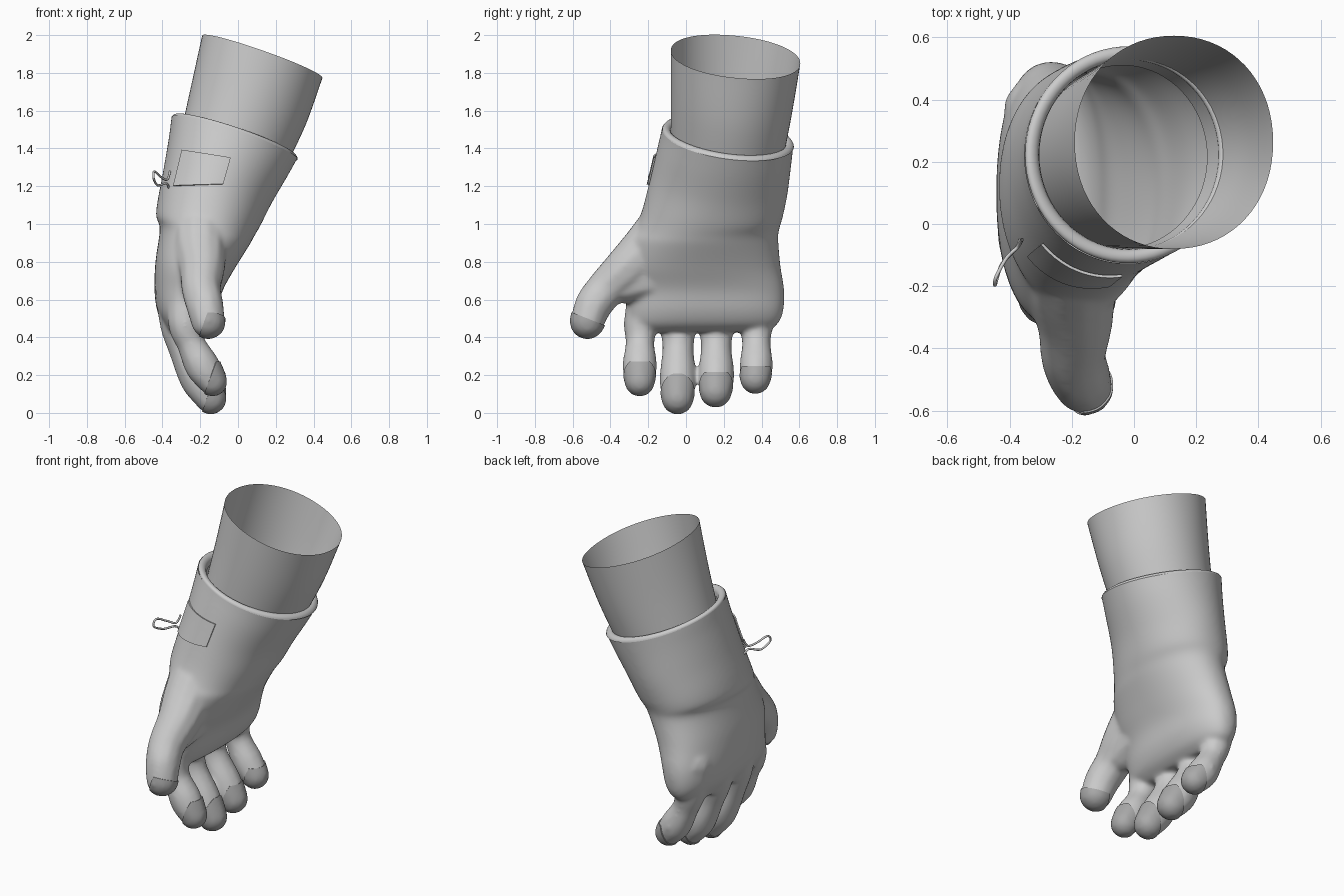
import bpy, bmesh, math
from mathutils import Vector
from mathutils.bvhtree import BVHTree

if "Cube" in bpy.data.objects:
    bpy.data.objects.remove(bpy.data.objects["Cube"])


def spline(rows, n):
    """Catmull-Rom through tuples, n steps per span."""
    out = []
    for i in range(len(rows) - 1):
        a, b = rows[max(i - 1, 0)], rows[i]
        c, d = rows[i + 1], rows[min(i + 2, len(rows) - 1)]
        for k in range(n):
            t = k / n
            out.append(tuple(0.5 * (2*q + (r-p)*t + (2*p-5*q+4*r-s)*t*t + (3*q-p-3*r+s)*t**3)
                             for p, q, r, s in zip(a, b, c, d)))
    return out + [rows[-1]]


def power(v, e):
    return math.copysign(abs(v) ** (2 / e), v)


def loft(bm, rows, n=72, caps=False):
    """Rows: z, x0, x1, y0, y1, tilt in x, tilt in y, squareness."""
    rings = []
    for z, x0, x1, y0, y1, tx, ty, e in rows:
        ring = []
        for i in range(n):
            a = 2 * math.pi * i / n
            dx = (x1 - x0) / 2 * power(math.cos(a), e)
            dy = (y1 - y0) / 2 * power(math.sin(a), e)
            ring.append(bm.verts.new(((x0+x1)/2 + dx, (y0+y1)/2 + dy, z - tx*dx - ty*dy)))
        rings.append(ring)
    for r, s in zip(rings, rings[1:]):
        for i in range(n):
            j = (i + 1) % n
            bm.faces.new((r[i], s[i], s[j], r[j]))
    if caps:
        bm.faces.new(rings[0])
        bm.faces.new(rings[-1][::-1])
    bmesh.ops.recalc_face_normals(bm, faces=bm.faces)


def finish(bm, name):
    me = bpy.data.meshes.new(name)
    bm.to_mesh(me)
    bm.free()
    me.shade_smooth()
    ob = bpy.data.objects.new(name, me)
    bpy.context.collection.objects.link(ob)
    return ob


def bake(ob):
    me = bpy.data.meshes.new_from_object(
        ob.evaluated_get(bpy.context.evaluated_depsgraph_get()))
    ob.modifiers.clear()
    ob.data = me
    me.shade_smooth()


def thicken(ob, thickness):
    m = ob.modifiers.new("thickness", "SOLIDIFY")
    m.thickness, m.offset = thickness, 1
    bake(ob)
    bpy.context.view_layer.objects.active = ob
    ob.select_set(True)
    bpy.ops.object.shade_smooth_by_angle(angle=math.radians(40))
    ob.select_set(False)


# Cuff, wrist and palm
body = [
    (1.57, -.33, .37, -.11, .585, .33, .13, 2.0),
    (1.47, -.35, .32, -.125, .57, .33, .13, 2.0),
    (1.36, -.365, .263, -.15, .557, .33, .13, 2.0),
    (1.20, -.395, .18, -.19, .538, .30, .10, 2.0),
    (1.06, -.425, .12, -.23, .513, .24, .05, 2.1),
    (0.985, -.434, .085, -.265, .497, .20, 0, 2.1),
    (0.93, -.413, .057, -.295, .488, .20, 0, 2.1),
    (0.78, -.437, -.02, -.335, .50, .10, 0, 2.2),
    (0.65, -.442, -.08, -.315, .52, 0, 0, 2.3),
    (0.54, -.428, -.115, -.315, .515, 0, 0, 2.4),
    (0.47, -.395, -.155, -.31, .485, 0, 0, 2.4),
    (0.43, -.37, -.21, -.28, .42, 0, 0, 2.4),
]
bm = bmesh.new()
loft(bm, spline(body, 5), caps=True)

# Fingers and thumb: x, y, z, radius along each path
digits = {
    "index": [(-.27, -.20, .66, .10), (-.28, -.237, .48, .091), (-.25, -.243, .37, .074),
              (-.19, -.245, .25, .090), (-.135, -.245, .165, .073)],
    "middle": [(-.325, -.03, .66, .115), (-.318, -.04, .48, .097), (-.285, -.042, .34, .082),
               (-.21, -.043, .18, .096), (-.145, -.045, .076, .079)],
    "ring": [(-.325, .15, .66, .115), (-.318, .16, .48, .095), (-.28, .16, .35, .080),
             (-.205, .16, .20, .095), (-.145, .157, .112, .079)],
    "little": [(-.30, .36, .66, .12), (-.29, .37, .48, .091), (-.26, .372, .37, .074),
               (-.195, .372, .25, .087), (-.14, .367, .179, .074)],
    "thumb": [(-.20, -.13, .95, .148), (-.20, -.20, .865, .144), (-.19, -.31, .765, .122),
              (-.195, -.42, .66, .104), (-.175, -.49, .57, .098), (-.158, -.522, .483, .088)],
    "web": [(-.21, -.18, .72, .12), (-.20, -.33, .672, .092)],
}
for path in digits.values():
    for x, y, z, r in spline(path, 8):
        g = bmesh.ops.create_icosphere(bm, subdivisions=2, radius=r + .004)
        bmesh.ops.translate(bm, verts=g["verts"], vec=(x, y, z))

# Fuse into one skin, then open the cuff
glove = finish(bm, "glove")
m = glove.modifiers.new("fuse", "REMESH")
m.mode = "VOXEL"
m.voxel_size = 0.01
m = glove.modifiers.new("soften", "SMOOTH")
m.factor, m.iterations = 0.5, 24
bake(glove)
bm = bmesh.new()
bm.from_mesh(glove.data)
tree = BVHTree.FromBMesh(bm)
bmesh.ops.bisect_plane(bm, geom=bm.verts[:] + bm.edges[:] + bm.faces[:],
                       plane_co=(-.015, .222, 1.455), plane_no=(.33, .13, 1), clear_outer=True)
bm.to_mesh(glove.data)
bm.free()

# Rolled rim with a short lip inside
rim = []
for k in range(9):
    a = math.pi * k / 8
    rim.append((.024 - .022 * math.cos(a), 1.453 + .02 * math.sin(a)))
rim.append((.048, 1.43))
bm = bmesh.new()
loft(bm, [(z, -.352 + d, .318 - d, -.128 + d, .573 - d, .33, .13, 2) for d, z in rim])
finish(bm, "cuff_rim")

# Open inner sleeve
bm = bmesh.new()
loft(bm, spline([(1.885, -.19, .447, -.08, .605, .35, .10, 2.1),
                 (1.62, -.25, .355, -.08, .56, .34, .12, 2),
                 (1.36, -.31, .235, -.078, .51, .33, .12, 2)], 6))
finish(bm, "inner_sleeve")

# Fingertip pads cut from the glove skin
grip = bpy.data.materials.new("dark_grip")
grip.diffuse_color = (.4, .4, .4, 1)
grip.use_nodes = True
grip.node_tree.nodes["Principled BSDF"].inputs["Base Color"].default_value = grip.diffuse_color
pads = {
    "index": (-.345, -.145, .27),
    "middle": (-.14, .06, .205),
    "ring": (.06, .265, .215),
    "little": (.265, .60, .245),
    "thumb": (-.70, -.40, .50),
}
for name, (y0, y1, top) in pads.items():
    x, y, z, r = digits[name][-1]
    bm = bmesh.new()
    bm.from_mesh(glove.data)
    slope = .4 if name == "thumb" else 0
    cuts = [((0, y0, 0), (0, -1, 0)), ((0, y1, 0), (0, 1, 0)),
            ((x, y, top), (0, slope, 1)), ((x - .02, y, z), (-1, 0, .35))]
    for co, no in cuts:
        bmesh.ops.bisect_plane(bm, geom=bm.verts[:] + bm.edges[:] + bm.faces[:],
                               plane_co=co, plane_no=no, clear_outer=True)
    pad = finish(bm, name + "_pad")
    pad.data.materials.append(grip)
    thicken(pad, 0.006)

# Label patch wrapped on the front of the cuff
tl, tr, br, bl = [Vector(p) for p in ((-.29, 1.39), (-.04, 1.35), (-.08, 1.21), (-.335, 1.2))]
bm = bmesh.new()
N = 12
grid = []
for i in range(N + 1):
    for j in range(N + 1):
        p = tl.lerp(tr, i / N).lerp(bl.lerp(br, i / N), j / N)
        hit = tree.ray_cast(Vector((p.x, -2, p.y)), Vector((0, 1, 0)))
        grid.append(bm.verts.new(hit[0] + hit[1] * .003))
for i in range(N):
    for j in range(N):
        k = i * (N + 1) + j
        bm.faces.new((grid[k], grid[k + 1], grid[k + N + 2], grid[k + N + 1]))
thicken(finish(bm, "label_patch"), 0.009)

# Cord loop beside the patch
cu = bpy.data.curves.new("cord_loop", "CURVE")
cu.dimensions = "3D"
cu.bevel_depth = 0.006
cu.bevel_resolution = 2
pts = [(-.36, -.05, 1.28), (-.375, -.075, 1.235), (-.41, -.11, 1.25), (-.443, -.17, 1.278),
       (-.446, -.194, 1.24), (-.425, -.13, 1.205), (-.38, -.08, 1.215), (-.365, -.05, 1.19)]
pts = spline(pts, 6)
sp = cu.splines.new("POLY")
sp.points.add(len(pts) - 1)
for q, p in zip(sp.points, pts):
    q.co = (*p, 1)
bpy.context.collection.objects.link(bpy.data.objects.new("cord_loop", cu))
